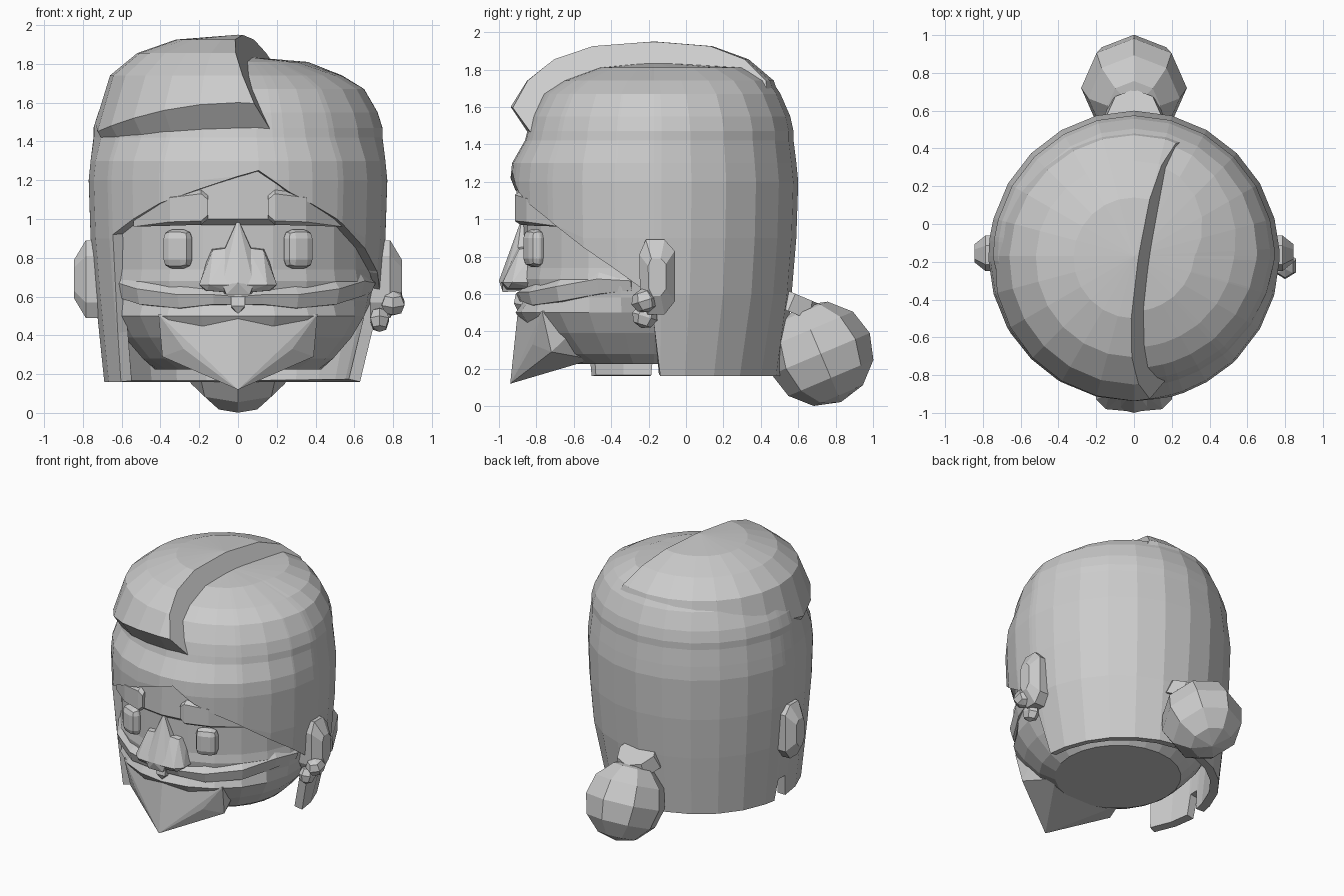
import bpy, bmesh, math
from mathutils import Vector, Matrix

if "Cube" in bpy.data.objects:
    bpy.data.objects.remove(bpy.data.objects["Cube"])

CY = -0.17  # head axis y
gray = bpy.data.materials.new("plain grey")
gray.diffuse_color = (0.6, 0.6, 0.6, 1)
gray.use_nodes = True
gray.node_tree.nodes["Principled BSDF"].inputs["Base Color"].default_value = gray.diffuse_color


def finish(name, bm):
    bmesh.ops.recalc_face_normals(bm, faces=bm.faces)
    me = bpy.data.meshes.new(name)
    bm.to_mesh(me)
    bm.free()
    me.materials.append(gray)
    ob = bpy.data.objects.new(name, me)
    bpy.context.collection.objects.link(ob)
    return ob


def lerp(knots, x):
    for (a, va), (b, vb) in zip(knots, knots[1:]):
        if x <= b:
            return va + (vb - va) * max(0, (x - a) / (b - a))
    return knots[-1][1]


def pol(t, r, z):
    t = math.radians(t)  # 0 is the front, positive to +x
    return Vector((r * math.sin(t), CY - r * math.cos(t), z))


def lathe(thetas, count, fn):
    """Closed ring grid: fn(theta, row) gives each point."""
    bm = bmesh.new()
    cols = [[bm.verts.new(fn(t, i)) for i in range(count)] for t in thetas]
    for k in range(len(cols)):
        a, b = cols[k], cols[(k + 1) % len(cols)]
        for i in range(count - 1):
            bm.faces.new((a[i], b[i], b[i + 1], a[i + 1]))
    bmesh.ops.remove_doubles(bm, verts=bm.verts, dist=0.004)
    return bm


def hull(name, pts, mirror=False, both=False):
    """Convex block; mirror joins both halves, both makes two copies."""
    sides = (1, -1) if both else (1,)
    for s in sides:
        bm = bmesh.new()
        for x, y, z in pts:
            bm.verts.new((s * x, y, z))
            if mirror and x:
                bm.verts.new((-x, y, z))
        r = bmesh.ops.convex_hull(bm, input=bm.verts)
        junk = [g for g in r["geom_interior"] if isinstance(g, bmesh.types.BMVert)]
        bmesh.ops.delete(bm, geom=junk, context='VERTS')
        finish(name + ("_right" if s > 0 else "_left") if both else name, bm)


def ball(name, loc, scale, seg=8, rings=6, tilt=0):
    bm = bmesh.new()
    m = Matrix.Translation(loc) @ Matrix.Rotation(tilt, 4, 'X') @ Matrix.Diagonal((*scale, 1))
    bmesh.ops.create_uvsphere(bm, u_segments=seg, v_segments=rings, radius=1, matrix=m)
    return finish(name, bm)


# face and jaw
FACE = [(0, .225), (.43, .225), (.49, .28), (.585, .39), (.65, .5), (.69, .58), (.71, .68),
        (.70, .74), (.70, .97), (.74, 1.0), (.73, 1.3), (0, 1.35)]
RING = [i * 15 - 180 for i in range(24)]


def face_pt(t, i):
    r, z = FACE[i]
    front = max(0, math.cos(math.radians(t)))
    if .23 < z < .52:
        r *= 1 + .14 * front
    return pol(t, r, z)


finish("face", lathe(RING, len(FACE), face_pt))

# main hair shell, its lower edge follows the hairline
HAIRLINE = [(-180, .16), (-98, .16), (-96, .32), (-90, .32), (-88, .16), (-61, .16),
            (-58, .92), (-32, 1.08), (0, 1.22), (8, 1.25), (20, 1.14), (42, 1.0),
            (74, .73), (88, .6), (93, .16), (180, .16)]
RADIUS = [(.16, .69), (.6, .735), (.9, .76), (1.2, .77), (1.3, .76), (1.42, .745), (1.47, .745),
          (1.55, .72), (1.67, .65), (1.74, .53), (1.81, .32), (1.84, 0)]
BACK_FILL = [(1.5, 0), (1.67, .025), (1.74, .1), (1.81, .19), (1.84, 0)]
ROWS = [z for z, r in RADIUS]
thetas = sorted({t for t, z in HAIRLINE if t < 180} | set(RING))


def hair_pt(t, i):
    z = max(ROWS[i], lerp(HAIRLINE, t))
    c, s = math.cos(math.radians(t)), math.sin(math.radians(t))
    r = lerp(RADIUS, z)
    r *= 1 - .09 * max(0, c) * max(0, min(1, (z - 1.3) / .15))
    r += lerp(BACK_FILL, z) * max(0, -c)
    r -= .06 * max(0, s) * max(0, (.6 - z) / .44)  # right side narrows downwards
    return pol(t, r, z)


hair = finish("hair", lathe(thetas, len(ROWS), hair_pt))
mod = hair.modifiers.new("thickness", 'SOLIDIFY')
mod.thickness, mod.offset = .06, -1

# swept-over hair cap on the left of the parting
CAP = [(0, 1.95), (.32, 1.925), (.52, 1.855), (.66, 1.74), (.745, 1.6), (.66, 1.47), (0, 1.45)]


def cap_pt(t, i):
    r, z = CAP[i]
    c = math.cos(math.radians(t))
    drop = 1 - c * c if c > 0 else 1
    if i in (4, 5):
        z -= (.16 if c > .2 else .1) * drop
        r *= 1 if c > .2 else .985
    return pol(t, r * (1 + .03 * c), z)


cap = lathe(RING, len(CAP), cap_pt)
bmesh.ops.bisect_plane(cap, geom=cap.verts[:] + cap.edges[:] + cap.faces[:],
                       plane_co=(.05, 0, 1.95), plane_no=(1, -.155, .5), clear_outer=True)
bmesh.ops.holes_fill(cap, edges=[e for e in cap.edges if e.is_boundary])
finish("hair_cap", cap)

# moustache band, ridge section swept round the face
MOUST = [(0, .60, .63, .56), (10, .61, .65, .56), (25, .61, .66, .54), (45, .64, .70, .56),
         (65, .68, .73, .60), (80, .67, .70, .62)]
bm = bmesh.new()
secs = []
for s in (-1, 1):
    for t, zm, zt, zb in (MOUST[:0:-1] if s < 0 else MOUST):
        w = .74 if t < 60 else .72
        secs.append([bm.verts.new(pol(s * t, r, z))
                     for r, z in ((.69, zt), (w, zm), (w - .02, zb), (.64, zb - .01))])
for a, b in zip(secs, secs[1:]):
    for i in range(4):
        bm.faces.new((a[i], b[i], b[(i + 1) % 4], a[(i + 1) % 4]))
bm.faces.new(secs[0])
bm.faces.new(secs[-1])
finish("moustache", bm)
hull("lip_tuft", [(.035, -.91, .6), (.035, -.92, .55), (0, -.9, .51), (.03, -.82, .53),
                  (.03, -.82, .6)], mirror=True)

# pointed chin beard
hull("beard", [(0, -.90, .50), (.41, -.77, .51), (.28, -.82, .33), (0, -.94, .12),
               (.39, -.72, .29), (.05, -.77, .2), (.4, -.5, .5), (.28, -.5, .25)], mirror=True)

# nose: bridge and wide base
hull("nose_bridge", [(0, -.88, 1.0), (.07, -.90, .84), (.08, -.98, .66), (0, -1.0, .67),
                     (.06, -.98, .61), (.08, -.82, .62), (.07, -.82, .85)], mirror=True)
hull("nose_wing", [(.05, -.90, .85), (.13, -.89, .84), (.15, -.98, .66), (.04, -.99, .66),
                   (.2, -.93, .66), (.16, -.95, .63), (.03, -.96, .62), (.2, -.8, .66),
                   (.14, -.8, .85), (.17, -.8, .63)], both=True)

# eyes: rounded blocks
for s, side in ((1, "right"), (-1, "left")):
    bm = bmesh.new()
    m = (Matrix.Translation((s * .31, -.81, .845)) @ Matrix.Rotation(s * .4, 4, 'Z')
         @ Matrix.Diagonal((.155, .1, .2, 1)))
    bmesh.ops.create_cube(bm, size=1, matrix=m)
    bmesh.ops.bevel(bm, geom=bm.edges[:], offset=.045, segments=2, profile=.5, affect='EDGES')
    finish("eye_" + side, bm)

# eyebrows: thick curved blocks
brow = []
for x, zt, zb, d in ((.155, 1.12, 1.0, .02), (.19, 1.15, .97, .03), (.35, 1.13, .965, .03),
                     (.54, 1.0, .96, .0)):
    y = CY - math.sqrt(.74 ** 2 - x * x)
    brow += [(x, y - d, zt - .02), (x, y - d, zb + .02), (x, y, zt), (x, y, zb),
             (x, y + .08, zt), (x, y + .08, zb)]
hull("eyebrow", brow, both=True)

# ears: upright slabs, bevelled towards the outside
hull("ear", [(x, -.155 + ky * w, .69 + kz * w) for x, w in ((.68, 1), (.785, 1), (.845, .5))
             for ky, kz in ((.04, .2), (.095, .14), (.095, -.13), (.04, -.2), (-.05, -.2),
                            (-.09, -.12), (-.095, .12), (-.06, .2))], both=True)

# faceted earring beads on the right ear
ball("earring_upper", (.80, -.22, .565), (.068, .075, .065), 6, 4, .3)
ball("earring_lower", (.73, -.22, .48), (.055, .07, .065), 6, 4, -.3)

# low bun and its tie
ball("bun", (0, .72, .28), (.28, .285, .28), 8, 6, .4)
bm = bmesh.new()
bmesh.ops.create_cone(bm, cap_ends=True, segments=8, radius1=.17, radius2=.14, depth=.1,
                      matrix=Matrix.Translation((0, .565, .555)) @ Matrix.Rotation(-.4, 4, 'X'))
finish("bun_tie", bm)
